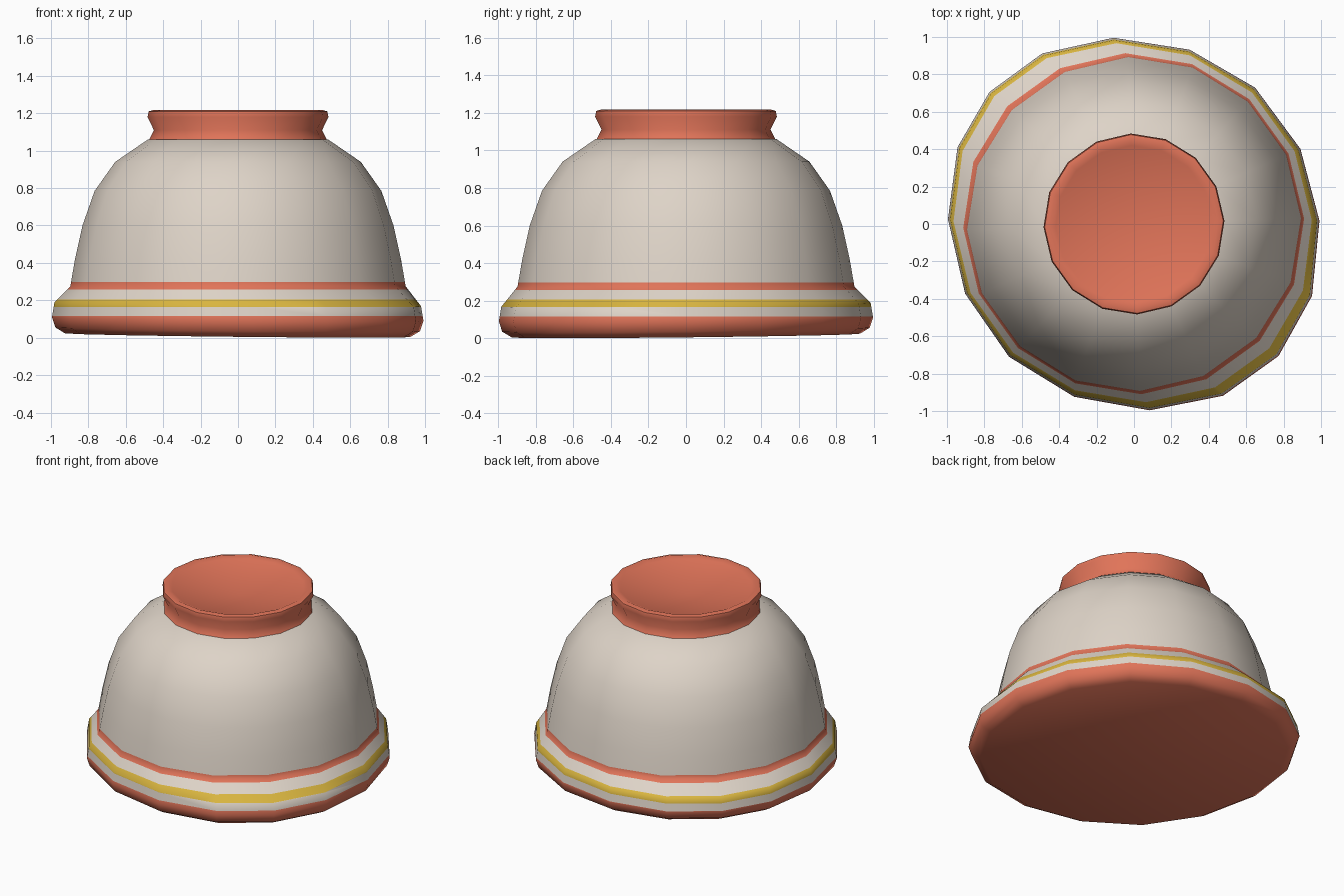
import bpy, bmesh, math

if "Cube" in bpy.data.objects:
    bpy.data.objects.remove(bpy.data.objects["Cube"])

def mat(name, col):
    m = bpy.data.materials.new(name)
    m.diffuse_color = (*col, 1)
    m.use_nodes = True
    m.node_tree.nodes["Principled BSDF"].inputs["Base Color"].default_value = m.diffuse_color
    return m

CREAM, CORAL, YELLOW = 0, 1, 2
mats = [mat("cream", (0.73, 0.655, 0.575)),
        mat("coral", (0.75, 0.175, 0.10)),
        mat("mustard_yellow", (0.69, 0.46, 0.05))]

# rim: uneven, hand-turned sixteen-sided ring; body and foot: regular
RIM = [1, 24.3, 48.4, 72.3, 96.3, 118.3, 137.6, 156.5,
       178.5, 202.4, 226.7, 250.9, 274.8, 297.4, 317.6, 338]
EVEN = [2 + 22.5 * i for i in range(16)]

# radius, height, 1 where the ring belongs to the oval tilted rim
BOWL = [(0.93, 0.014, 1), (0.982, 0.045, 1), (1.0, 0.10, 1), (0.987, 0.178, 1),
        (0.897, 0.275, 0), (0.872, 0.42, 0), (0.832, 0.60, 0),
        (0.767, 0.785, 0), (0.657, 0.94, 0), (0.482, 1.06, 0)]
FOOT = [(0.475, 1.06, 0), (0.45, 1.11, 0), (0.484, 1.18, 0),
        (0.478, 1.21, 0), (0.45, 1.218, 0), (0.42, 1.205, 0)]

# painted bands: upper height, colour
BANDS = [(0.115, CORAL), (0.165, CREAM), (0.205, YELLOW), (0.258, CREAM), (0.297, CORAL), (1.06, CREAM)]

def lathe(name, profile, bottom_z, top_z, bands):
    bm = bmesh.new()
    rings = []
    for r, z, rim in profile:
        ring = []
        for a in (RIM if rim else EVEN):
            t = math.radians(a)
            k = r * (1.002 - 0.036 * math.sin(2 * t) - 0.009 * math.cos(4 * t) if rim else 1)
            x, y = k * math.cos(t), k * math.sin(t)
            ring.append(bm.verts.new((x, y, z + rim * 0.01 * (y - x))))
        rings.append(ring)
    for lo, hi in zip(rings, rings[1:]):
        for i in range(16):
            j = (i + 1) % 16
            bm.faces.new((lo[i], lo[j], hi[j], hi[i]))
    # fan caps
    for ring, z in ((rings[0], bottom_z), (rings[-1], top_z)):
        c = bm.verts.new((0, 0, z))
        for i in range(16):
            bm.faces.new((ring[i], ring[(i + 1) % 16], c))
    # cut level bands and colour them by height
    for z, _ in bands[:-1]:
        bmesh.ops.bisect_plane(bm, geom=bm.verts[:] + bm.edges[:] + bm.faces[:],
                               plane_co=(0, 0, z), plane_no=(0, 0, 1), dist=1e-5)
    bmesh.ops.recalc_face_normals(bm, faces=bm.faces)
    for f in bm.faces:
        zc = f.calc_center_median().z
        f.material_index = next((c for z, c in bands if zc < z), bands[-1][1])
    me = bpy.data.meshes.new(name)
    bm.to_mesh(me)
    bm.free()
    for m in mats:
        me.materials.append(m)
    ob = bpy.data.objects.new(name, me)
    bpy.context.collection.objects.link(ob)
    bpy.ops.object.select_all(action='DESELECT')
    ob.select_set(True)
    bpy.context.view_layer.objects.active = ob
    bpy.ops.object.shade_smooth_by_angle(angle=math.radians(60))

# upturned bowl with painted bands
lathe("bowl", BOWL, 0.014, 1.07, BANDS)
# foot with a shallow dish
lathe("foot", FOOT, 1.06, 1.15, [(2, CORAL)])
